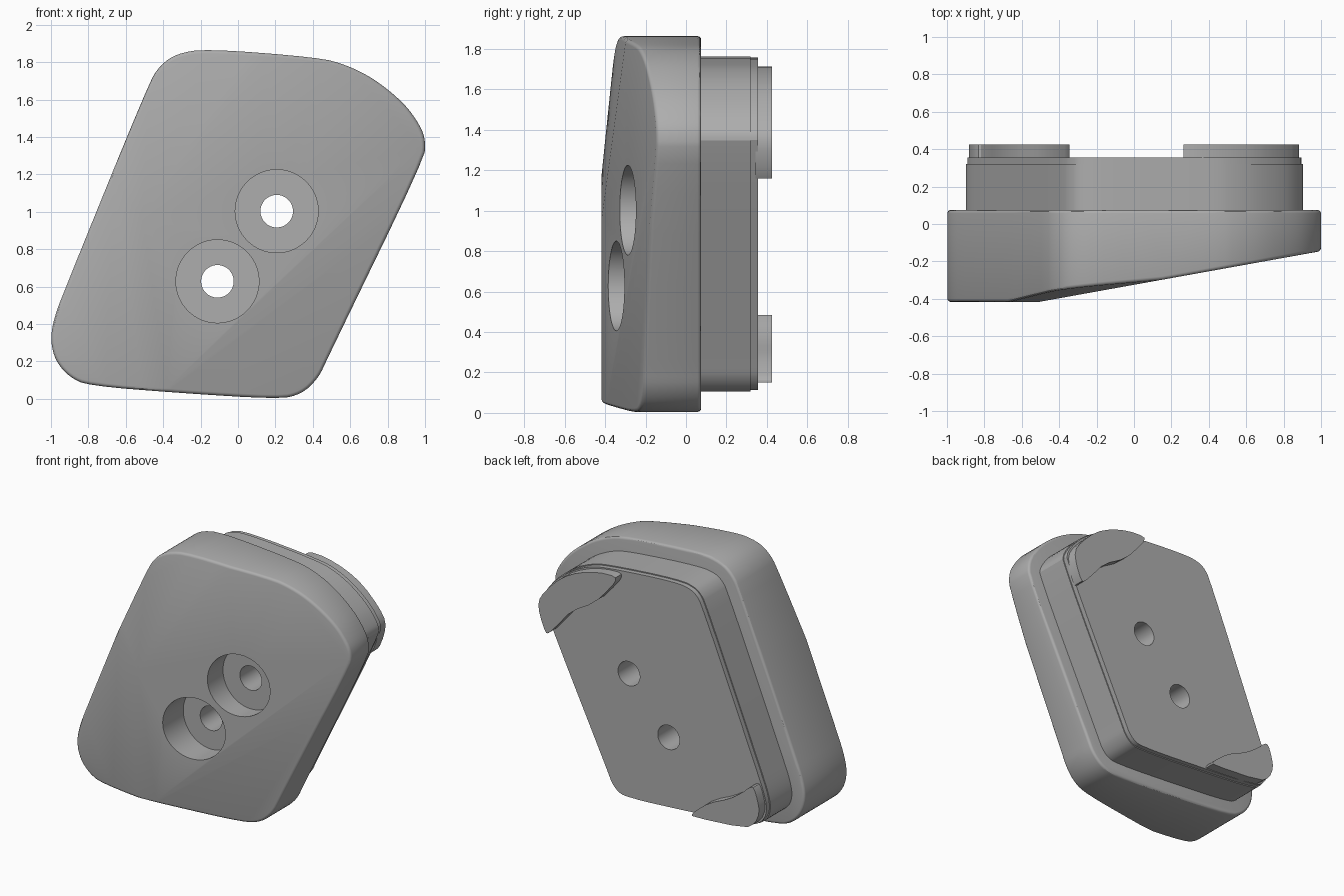
import bpy, bmesh, math
from mathutils import Vector

cube = bpy.data.objects.get("Cube")
if cube:
    bpy.data.objects.remove(cube, do_unlink=True)

grey = bpy.data.materials.new("plain grey")
grey.use_nodes = True
grey.diffuse_color = (0.42, 0.42, 0.42, 1)
grey.node_tree.nodes["Principled BSDF"].inputs["Base Color"].default_value = grey.diffuse_color


def soften(points, rounds=2):
    """Corner-cut a closed outline into a smooth one."""
    for _ in range(rounds):
        out = []
        for i, p in enumerate(points):
            q = points[(i + 1) % len(points)]
            out += [p.lerp(q, 0.25), p.lerp(q, 0.75)]
        points = out
    return points


def inset(points, dist):
    """Move a clockwise outline inward."""
    out = []
    for i, p in enumerate(points):
        d = (points[(i + 1) % len(points)] - points[i - 1]).normalized()
        out.append(p + Vector((d.y, -d.x)) * dist)
    return out


def circle(x, z, r, n=64):
    return [Vector((x + r * math.cos(2 * math.pi * i / n), z + r * math.sin(2 * math.pi * i / n)))
            for i in range(n)]


def prism(name, outline, y0, y1, planes=()):
    """Extrude an outline along y, trimming the front with planes y = a + b*x + c*z."""
    bm = bmesh.new()
    face = bm.faces.new([bm.verts.new((p.x, y0, p.y)) for p in outline])
    ext = bmesh.ops.extrude_face_region(bm, geom=[face])["geom"]
    bmesh.ops.translate(bm, vec=(0, y1 - y0, 0),
                        verts=[v for v in ext if isinstance(v, bmesh.types.BMVert)])
    bmesh.ops.recalc_face_normals(bm, faces=bm.faces)
    for a, b, c in planes:
        cut = bmesh.ops.bisect_plane(bm, geom=bm.verts[:] + bm.edges[:] + bm.faces[:],
                                     plane_co=(0, a, 0), plane_no=(b, -1, c), clear_outer=True)
        rim = [e for e in cut["geom_cut"] if isinstance(e, bmesh.types.BMEdge)]
        if rim:
            bmesh.ops.holes_fill(bm, edges=[e for e in bm.edges if e.is_boundary], sides=0)
    bmesh.ops.remove_doubles(bm, verts=bm.verts, dist=0.002)
    bmesh.ops.recalc_face_normals(bm, faces=bm.faces)
    mesh = bpy.data.meshes.new(name)
    bm.to_mesh(mesh)
    bm.free()
    mesh.materials.append(grey)
    ob = bpy.data.objects.new(name, mesh)
    bpy.context.collection.objects.link(ob)
    return ob


def activate(ob):
    bpy.ops.object.select_all(action="DESELECT")
    ob.select_set(True)
    bpy.context.view_layer.objects.active = ob


def bevel(ob, width, segments):
    activate(ob)
    m = ob.modifiers.new("soft edge", "BEVEL")
    m.width, m.segments = width, segments
    m.limit_method, m.angle_limit = "ANGLE", math.radians(45)
    m.use_clamp_overlap = False
    bpy.ops.object.modifier_apply(modifier=m.name)


def drill(ob, cutters):
    activate(ob)
    for c in cutters:
        m = ob.modifiers.new("hole", "BOOLEAN")
        m.operation, m.solver, m.object = "DIFFERENCE", "EXACT", c
        bpy.ops.object.modifier_apply(modifier=m.name)


def vecs(pairs):
    return [Vector(p) for p in pairs]


# Skewed, rounded outline shared by the body and the plinth
outline = soften(vecs([
    (-0.17, 1.872), (0.43, 1.825), (0.58, 1.785), (0.73, 1.71), (0.89, 1.58), (0.975, 1.46),
    (1.003, 1.38), (0.995, 1.28), (0.48, 0.22), (0.43, 0.11), (0.34, 0.025), (0.22, -0.002),
    (-0.3, 0.03), (-0.8, 0.07), (-0.9, 0.115), (-0.975, 0.2), (-1.003, 0.31),
    (-0.985, 0.43), (-0.92, 0.6), (-0.48, 1.68), (-0.42, 1.78), (-0.33, 1.845)]))

# Body with a faceted, sloping front
body = prism("body", outline, -0.6, 0.075, [
    (-0.325, 0.18, 0), (-0.417, 0, 0), (-0.431, 0.094, 0.0645), (-0.303, 0.2286, -0.066)])
bevel(body, 0.018, 3)

# Raised plinth and its slightly smaller cap on the back
plinth = prism("plinth", inset(outline, 0.1), 0.06, 0.32)
cap = prism("plinth_cap", inset(outline, 0.107), 0.31, 0.355)

# Counterbored screw holes
bores, counterbores = [], []
for x, z in ((0.207, 1.003), (-0.11, 0.628)):
    bores.append(prism("bore_cutter", circle(x, z, 0.087), -1, 1))
    counterbores.append(prism("counterbore_cutter", circle(x, z, 0.222), -1, -0.15))
drill(body, counterbores + bores)
drill(plinth, bores)
drill(cap, bores)
for c in bores + counterbores:
    bpy.data.objects.remove(c, do_unlink=True)

# Locating tabs on two opposite corners of the back
upper_tab = prism("upper_tab", soften(vecs([
    (0.265, 1.715), (0.4, 1.71), (0.56, 1.665), (0.7, 1.59), (0.83, 1.46), (0.885, 1.37),
    (0.87, 1.27), (0.825, 1.16), (0.8, 1.16), (0.72, 1.25), (0.62, 1.37), (0.43, 1.48),
    (0.3, 1.63), (0.265, 1.68)]), 1), 0.345, 0.425)
lower_tab = prism("lower_tab", soften(vecs([
    (-0.345, 0.145), (-0.77, 0.175), (-0.85, 0.23), (-0.885, 0.32), (-0.87, 0.4),
    (-0.84, 0.485), (-0.81, 0.485), (-0.74, 0.42), (-0.64, 0.35), (-0.48, 0.28),
    (-0.38, 0.2), (-0.345, 0.165)]), 1), 0.345, 0.425)

for ob in (body, plinth, cap, upper_tab, lower_tab):
    activate(ob)
    bpy.ops.object.shade_smooth_by_angle(angle=math.radians(30))
